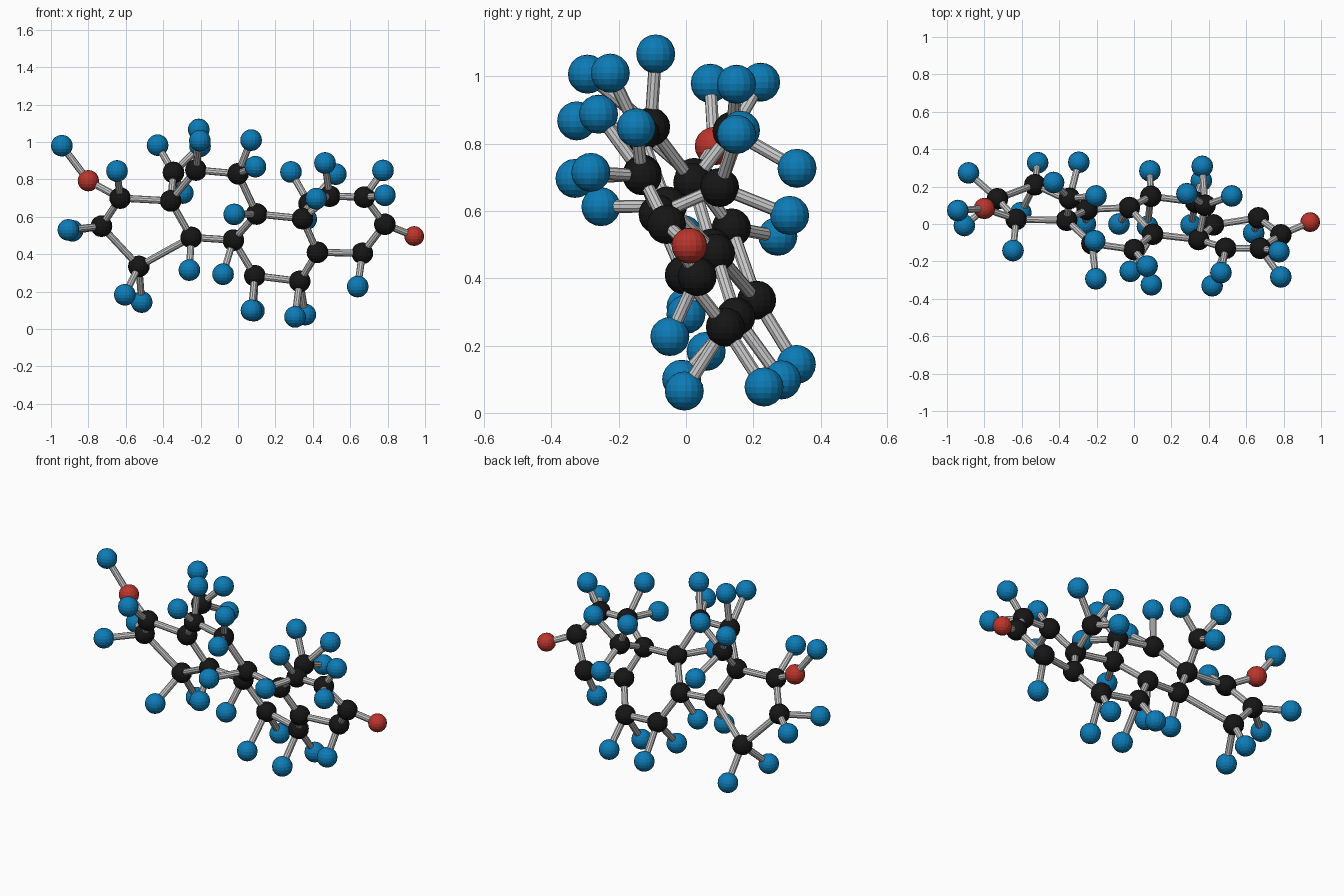
import bpy, bmesh
from mathutils import Vector, Matrix

if "Cube" in bpy.data.objects:
    bpy.data.objects.remove(bpy.data.objects["Cube"])


def material(name, color):
    m = bpy.data.materials.new(name)
    m.diffuse_color = (*color, 1)
    m.use_nodes = True
    m.node_tree.nodes["Principled BSDF"].inputs["Base Color"].default_value = m.diffuse_color
    return m


BLACK = material("black", (0.008, 0.008, 0.008))
RED = material("red", (0.50, 0.035, 0.025))
BLUE = material("blue", (0.004, 0.20, 0.47))


def finish(bm, name, mat=None):
    mesh = bpy.data.meshes.new(name)
    bm.to_mesh(mesh)
    bm.free()
    if mat:
        mesh.materials.append(mat)
    bpy.context.collection.objects.link(bpy.data.objects.new(name, mesh))


def ball(name, pos, radius, mat):
    bm = bmesh.new()
    bmesh.ops.create_uvsphere(bm, u_segments=16, v_segments=10, radius=radius,
                              matrix=Matrix.Translation(pos))
    finish(bm, name, mat)


def stick(a, b, radius=0.019):
    a, b = Vector(a), Vector(b)
    d = b - a
    rot = d.to_track_quat('Z', 'Y').to_matrix().to_4x4()
    bm = bmesh.new()
    bmesh.ops.create_cone(bm, cap_ends=True, segments=10, radius1=radius, radius2=radius,
                          depth=d.length, matrix=Matrix.Translation((a + b) / 2) @ rot)
    finish(bm, "bond_stick")


# Ring skeleton (black), keyed by position number in the chain
carbon = {
    1: (.49, -.13, .71), 2: (.675, -.13, .705), 3: (.785, -.058, .56), 4: (.665, .033, .405),
    5: (.425, -.005, .41), 6: (.33, .117, .255), 7: (.09, .148, .285), 8: (-.025, .088, .475),
    9: (.10, -.055, .615), 10: (.345, -.083, .59), 11: (0, -.137, .83), 12: (-.225, -.105, .85),
    13: (-.36, .02, .685), 14: (-.25, .078, .49), 15: (-.53, .21, .335), 16: (-.73, .135, .55),
    17: (-.63, .025, .70), 18: (-.345, .137, .837), 19: (.38, .10, .67),
}
# Red balls with the carbon each one hangs on
oxygen = {3: ((.942, .01, .497), .053), 17: ((-.80, .083, .793), .057)}

# Blue balls grouped by the carbon they hang on
hydrogen = {
    1: [(.465, -.26, .888), (.418, -.33, .697)],
    2: [(.775, -.148, .848), (.785, -.283, .715)],
    4: [(.64, -.048, .227)],
    6: [(.305, -.005, .065), (.36, .232, .077)],
    7: [(.072, -.013, .10), (.085, .284, .098)],
    8: [(-.08, 0, .293)],
    9: [(-.02, -.253, .613)],
    11: [(.07, -.225, 1.01), (.093, -.325, .868)],
    12: [(-.21, -.09, 1.067), (-.204, -.293, 1.007)],
    14: [(-.26, 0, .315)],
    15: [(-.605, .06, .183), (-.515, .328, .144)],
    16: [(-.885, .273, .525), (-.907, -.008, .53)],
    17: [(-.647, -.142, .845)],
    18: [(-.43, .222, .983), (-.295, .33, .727), (-.203, .15, .977)],
    19: [(.283, .162, .84), (.523, .15, .828), (.365, .308, .587)],
}
hydroxyl = (-.942, .072, .98)

# Balls
for p in carbon.values():
    ball("carbon_ball", p, .058, BLACK)
for p, r in oxygen.values():
    ball("oxygen_ball", p, r, RED)
for group in hydrogen.values():
    for p in group:
        ball("hydrogen_ball", p, .058, BLUE)
ball("hydroxyl_hydrogen_ball", hydroxyl, .058, BLUE)

# Sticks: the chain 1..17, then ring closures and side branches
links = [(i, i + 1) for i in range(1, 17) if i != 10]
links += [(1, 10), (5, 10), (9, 10), (9, 11), (8, 14), (13, 17), (13, 18), (10, 19)]
links = [l for l in links if l != (10, 11)]
for i, j in links:
    stick(carbon[i], carbon[j])
for i, (p, r) in oxygen.items():
    stick(carbon[i], p)
for i, group in hydrogen.items():
    for p in group:
        stick(carbon[i], p)
stick(oxygen[17][0], hydroxyl)
